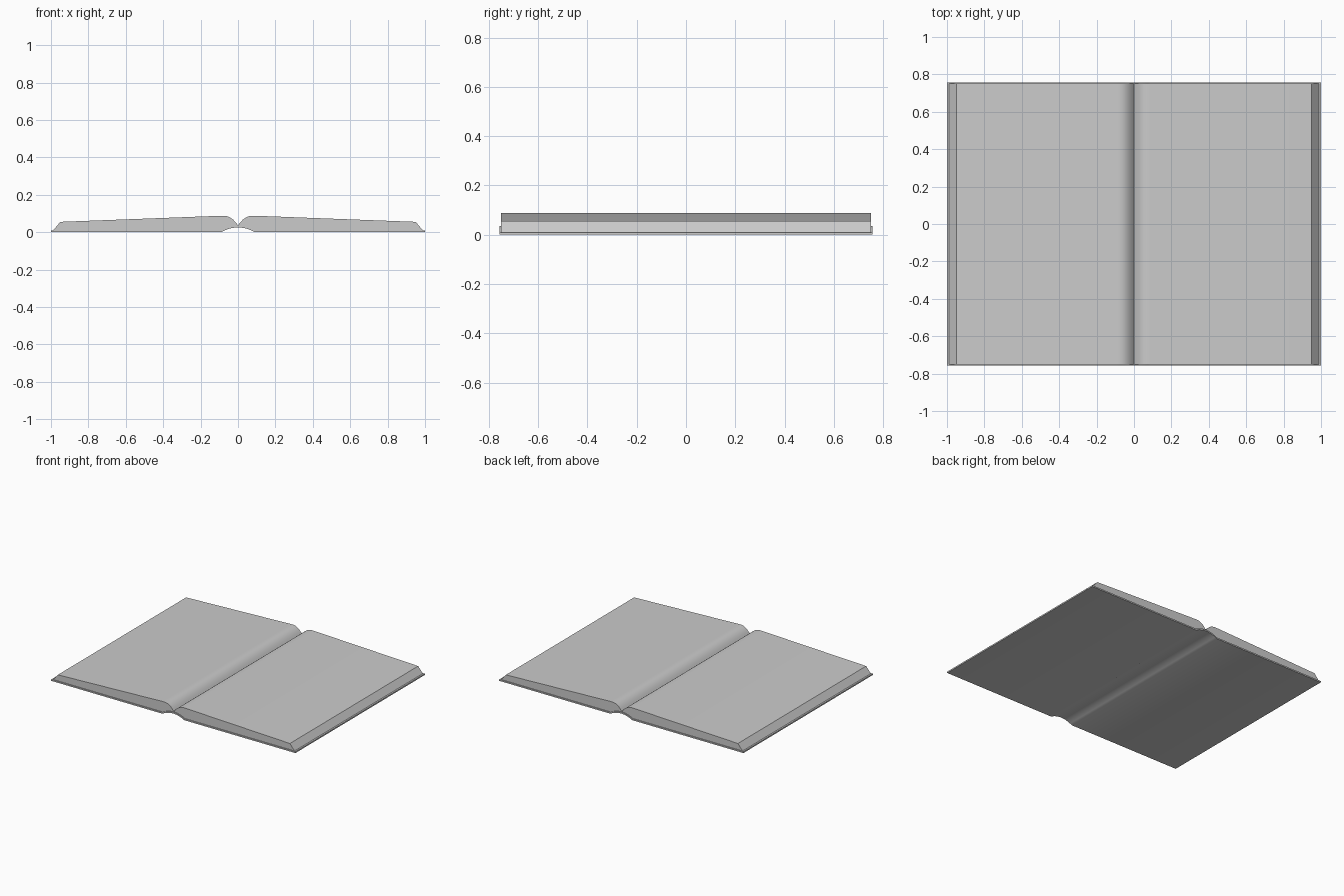
import bpy, bmesh, math

if "Cube" in bpy.data.objects:
    bpy.data.objects.remove(bpy.data.objects["Cube"])


def extrude_profile(name, pts, half_depth):
    """Closed x-z profile extruded along y, smooth except at sharp edges."""
    bm = bmesh.new()
    face = bm.faces.new([bm.verts.new((x, -half_depth, z)) for x, z in pts])
    ext = bmesh.ops.extrude_face_region(bm, geom=[face])
    verts = [g for g in ext["geom"] if isinstance(g, bmesh.types.BMVert)]
    bmesh.ops.translate(bm, verts=verts, vec=(0, 2 * half_depth, 0))
    bmesh.ops.recalc_face_normals(bm, faces=bm.faces)
    mesh = bpy.data.meshes.new(name)
    bm.to_mesh(mesh)
    bm.free()
    ob = bpy.data.objects.new(name, mesh)
    bpy.context.collection.objects.link(ob)
    bpy.ops.object.select_all(action='DESELECT')
    ob.select_set(True)
    bpy.context.view_layer.objects.active = ob
    bpy.ops.object.shade_smooth_by_angle(angle=math.radians(28))
    return ob


SPINE = 0.09      # half width of the arched spine
THICK = 0.01      # cover thickness


def arch(x):
    return 0.025 * (1 - (x / SPINE) ** 2)


# Cover: flat boards joined by an arched spine
xs = [SPINE * i / 6 for i in range(-6, 7)]
bottom = [(-1, 0)] + [(x, arch(x)) for x in xs] + [(1, 0)]
top = [(x, z + THICK) for x, z in reversed(bottom)]
extrude_profile("cover", bottom + top, 0.757)

# Page blocks: sloping top, rounded fall into the gutter, bevelled fore edge
gutter = [(0, 0.036), (0.012, 0.052), (0.025, 0.066), (0.04, 0.077),
          (0.055, 0.084), (0.072, 0.0875), (0.09, 0.0875)]
fore_edge = [(0.95, 0.055), (0.988, THICK)]
underside = [(SPINE * i / 6, arch(SPINE * i / 6) + THICK) for i in range(6, 0, -1)]
half = gutter + fore_edge + underside
for side, name in ((-1, "left_pages"), (1, "right_pages")):
    extrude_profile(name, [(side * x, z) for x, z in half], 0.75)
